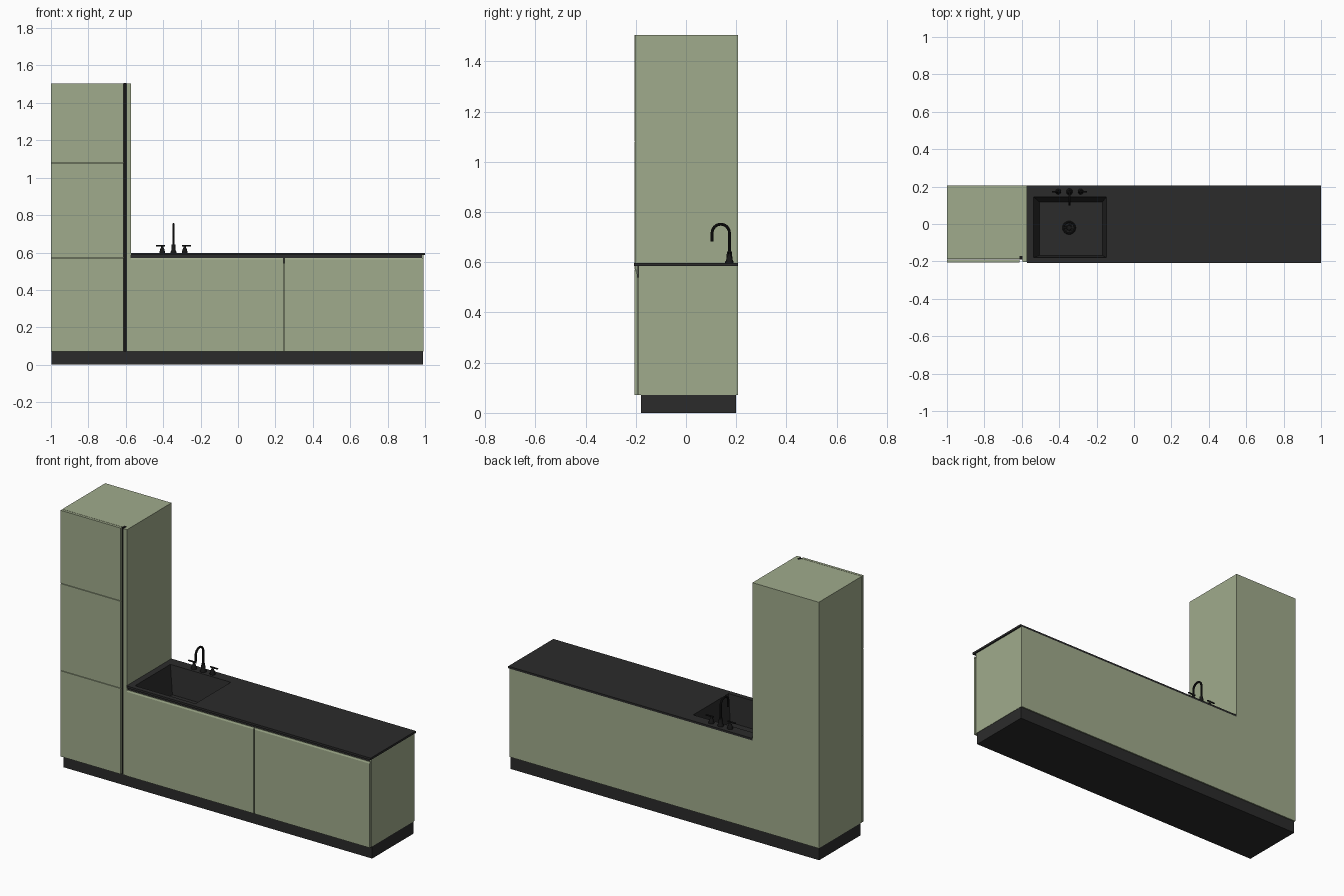
import bpy, bmesh, math

if "Cube" in bpy.data.objects:
    bpy.data.objects.remove(bpy.data.objects["Cube"])

def material(name, rgb):
    m = bpy.data.materials.new(name)
    m.diffuse_color = (*rgb, 1)
    m.use_nodes = True
    m.node_tree.nodes["Principled BSDF"].inputs["Base Color"].default_value = m.diffuse_color
    return m

GREEN = material("sage", (0.352, 0.407, 0.262))
DARK = material("charcoal", (0.024, 0.024, 0.024))
BLACK = material("black", (0.009, 0.009, 0.009))

def finish(name, bm, mat):
    bmesh.ops.recalc_face_normals(bm, faces=bm.faces)
    me = bpy.data.meshes.new(name)
    bm.to_mesh(me)
    bm.free()
    ob = bpy.data.objects.new(name, me)
    bpy.context.collection.objects.link(ob)
    if mat:
        me.materials.append(mat)
    return ob

def box(name, x, y, z, mat):
    bm = bmesh.new()
    bmesh.ops.create_cube(bm, size=1)
    for v in bm.verts:
        v.co = [r[0] if c < 0 else r[1] for c, r in zip(v.co, (x, y, z))]
    return finish(name, bm, mat)

def prism(name, yz, x0, x1, mat):
    """Extrude a y-z profile along x."""
    bm = bmesh.new()
    f = bm.faces.new([bm.verts.new((x0, y, z)) for y, z in yz])
    ext = bmesh.ops.extrude_face_region(bm, geom=[f])["geom"]
    for v in ext:
        if isinstance(v, bmesh.types.BMVert):
            v.co.x = x1
    return finish(name, bm, mat)

def smooth(ob):
    bpy.ops.object.select_all(action='DESELECT')
    ob.select_set(True)
    bpy.context.view_layer.objects.active = ob
    bpy.ops.object.shade_smooth_by_angle(angle=math.radians(35))

def lathe(name, profile, loc, mat, n=24):
    """Revolve (radius, height) points around z."""
    bm = bmesh.new()
    vs = [bm.verts.new((r, 0, z)) for r, z in profile]
    es = [bm.edges.new(p) for p in zip(vs, vs[1:])]
    bmesh.ops.spin(bm, geom=vs + es, axis=(0, 0, 1), cent=(0, 0, 0),
                   angle=2 * math.pi, steps=n)
    bmesh.ops.remove_doubles(bm, verts=bm.verts, dist=1e-5)
    ob = finish(name, bm, mat)
    ob.location = loc
    smooth(ob)
    return ob

def tube(name, pts, r, mat):
    cu = bpy.data.curves.new(name, 'CURVE')
    cu.dimensions = '3D'
    cu.bevel_depth, cu.bevel_resolution, cu.use_fill_caps = r, 3, True
    s = cu.splines.new('POLY')
    s.points.add(len(pts) - 1)
    for p, co in zip(s.points, pts):
        p.co = (*co, 1)
    ob = bpy.data.objects.new(name, cu)
    bpy.context.collection.objects.link(ob)
    cu.materials.append(mat)
    bpy.ops.object.select_all(action='DESELECT')
    ob.select_set(True)
    bpy.context.view_layer.objects.active = ob
    bpy.ops.object.convert(target='MESH')
    smooth(bpy.context.object)

def cut(ob, cutter):
    m = ob.modifiers.new("cut", 'BOOLEAN')
    m.operation, m.solver, m.object = 'DIFFERENCE', 'EXACT', cutter

BACK, FRONT, TOP = 0.207, -0.205, 1.505

# Plinth
box("plinth", (-0.998, 0.99), (-0.18, 0.2), (0, 0.072), DARK)

# Tall cabinet with three stacked doors, handle channel and side panel
box("tall_carcass", (-1, -0.597), (-0.188, BACK), (0.072, TOP), GREEN)
box("tall_handle_channel", (-0.613, -0.596), (-0.191, -0.17), (0.072, TOP + 0.0005), BLACK)
box("tall_side_panel", (-0.597, -0.573), (-0.203, BACK), (0.072, TOP), GREEN)
splits = [0.072, 0.572, 1.08, TOP]
for i, (a, b) in enumerate(zip(splits, splits[1:])):
    box(f"tall_door_{i + 1}", (-1, -0.612), (FRONT, -0.19),
        (a + (0.0015 if i else 0), b - (0.0015 if i < 2 else 0)), GREEN)

# Low cabinet
low = box("low_carcass", (-0.573, 0.992), (-0.19, BACK), (0.072, 0.586), GREEN)
box("low_handle_channel", (-0.573, 0.984), (-0.193, -0.18), (0.54, 0.5855), DARK)
door = [(FRONT, 0.072), (FRONT, 0.562), (-0.201, 0.572), (-0.198, 0.572),
        (-0.194, 0.552), (-0.194, 0.072)]
prism("low_door_left", door, -0.572, 0.2435, GREEN)
prism("low_door_right", door, 0.2485, 0.992, GREEN)

# Worktop with sink opening
counter = box("worktop", (-0.573, 1), (-0.208, BACK), (0.586, 0.598), DARK)
SX, SY = (-0.537, -0.148), (-0.18, 0.145)
opening = box("sink_cutter", SX, SY, (0.42, 0.7), None)
opening.hide_render = True
opening.hide_viewport = True
cut(counter, opening)
cut(low, opening)

# Tapered sink bowl
bm = bmesh.new()
rings = []
for (x0, x1), (y0, y1), z in ((SX, SY, 0.597), ((-0.505, -0.168), (-0.168, 0.118), 0.44)):
    rings.append([bm.verts.new(c) for c in
                  ((x0, y0, z), (x1, y0, z), (x1, y1, z), (x0, y1, z))])
for i in range(4):
    j = (i + 1) % 4
    bm.faces.new((rings[0][i], rings[0][j], rings[1][j], rings[1][i]))
bm.faces.new(rings[1])
finish("sink_bowl", bm, DARK)

# Drain: rim, strainer and a ring of studs
DX, DY, DZ = -0.347, -0.02, 0.44
lathe("drain_rim", [(0, 0.001), (0.026, 0.001), (0.028, 0.004), (0.033, 0.004), (0.036, 0)],
      (DX, DY, DZ), BLACK)
lathe("drain_strainer", [(0, 0.005), (0.012, 0.004), (0.014, 0.001)], (DX, DY, DZ), BLACK)
for k in range(12):
    a = k * math.pi / 6
    lathe(f"drain_stud_{k + 1}", [(0, 0.003), (0.0025, 0.003), (0.003, 0.001)],
          (DX + 0.021 * math.cos(a), DY + 0.021 * math.sin(a), DZ), DARK, 8)

# Gooseneck tap
TX, TY, R = -0.345, 0.173, 0.0345
lathe("tap_base", [(0, 0), (0.017, 0), (0.017, 0.004), (0.012, 0.012), (0.01, 0.045), (0, 0.045)],
      (TX, TY, 0.598), BLACK)
arc = [(TX, TY - R + R * math.cos(t), 0.717 + R * math.sin(t))
       for t in (math.pi * k / 16 for k in range(17))]
tube("tap_spout", [(TX, TY, 0.6)] + arc + [(TX, TY - 2 * R, 0.683)], 0.006, BLACK)

# Two lever handles, mirrored about the tap
for side, name in ((-1, "left"), (1, "right")):
    hx = TX + side * 0.06
    lathe(f"tap_handle_{name}",
          [(0, 0), (0.015, 0), (0.015, 0.004), (0.011, 0.02), (0.006, 0.03), (0.006, 0.042), (0, 0.042)],
          (hx, TY, 0.598), BLACK)
    tube(f"tap_lever_{name}", [(hx - side * 0.015, TY, 0.637), (hx + side * 0.034, TY, 0.637)],
         0.0045, BLACK)
